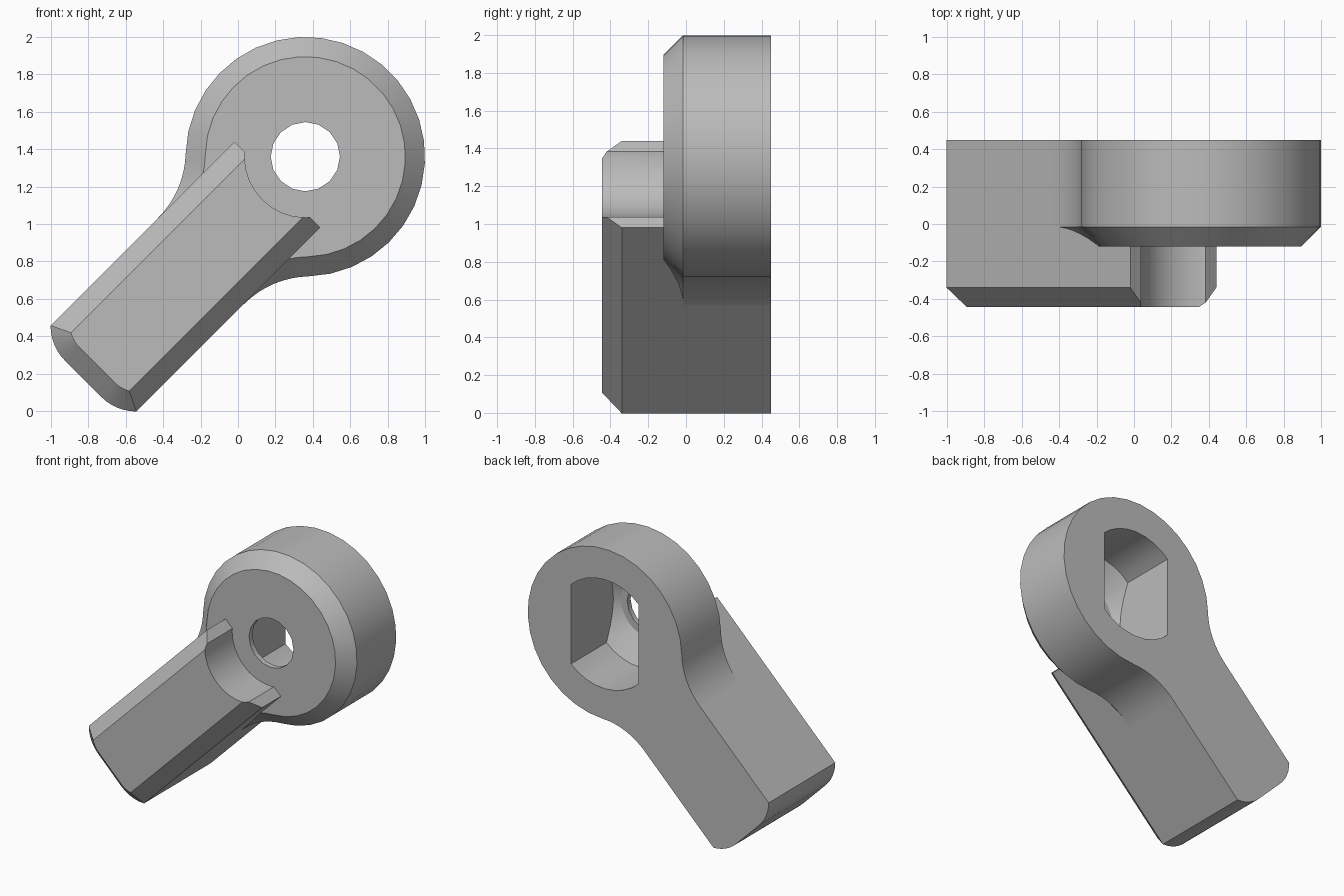
import bpy, bmesh, math

if "Cube" in bpy.data.objects:
    bpy.data.objects.remove(bpy.data.objects["Cube"])

CX, CZ = 0.36, 1.36        # pivot axis of the round head
BACK, FACE, FRONT = 0.45, -0.12, -0.445
BEVEL = 0.105
HALF = 0.325               # half width of the arm
S = math.sqrt(0.5)

grey = bpy.data.materials.new("grey")
grey.diffuse_color = (0.5, 0.5, 0.5, 1)
grey.use_nodes = True
grey.node_tree.nodes["Principled BSDF"].inputs["Base Color"].default_value = grey.diffuse_color


def place(u, v, y):
    """u runs from the head down the arm, v runs across it."""
    return (CX - (u + v) * S, y, CZ + (v - u) * S)


def arc(cx, cy, r, a0, a1, n):
    return [(cx + r * math.cos(a0 + (a1 - a0) * i / n),
             cy + r * math.sin(a0 + (a1 - a0) * i / n)) for i in range(n + 1)]


def loft(name, rings):
    """Closed solid through equal-length rings of 3D points."""
    bm = bmesh.new()
    loops = [[bm.verts.new(p) for p in ring] for ring in rings]
    n = len(loops[0])
    for a, b in zip(loops, loops[1:]):
        for i in range(n):
            j = (i + 1) % n
            bm.faces.new((a[i], a[j], b[j], b[i]))
    bm.faces.new(loops[0])
    bm.faces.new(loops[-1])
    bmesh.ops.recalc_face_normals(bm, faces=bm.faces)
    me = bpy.data.meshes.new(name)
    bm.to_mesh(me)
    bm.free()
    me.materials.append(grey)
    ob = bpy.data.objects.new(name, me)
    bpy.context.collection.objects.link(ob)
    return ob


def lathe(name, steps, n):
    """Solid of (radius, y) steps around the pivot axis."""
    return loft(name, [[(CX + r * math.cos(2 * math.pi * i / n), y,
                         CZ + r * math.sin(2 * math.pi * i / n))
                        for i in range(n)] for r, y in steps])


def combine(ob, other, operation):
    mod = ob.modifiers.new(operation, 'BOOLEAN')
    mod.operation = operation
    mod.solver = 'EXACT'
    mod.object = other
    bpy.context.view_layer.objects.active = ob
    bpy.ops.object.modifier_apply(modifier=mod.name)
    bpy.data.objects.remove(other)


def mirrored(half):
    return half + [(u, -v) for u, v in reversed(half)]


def head_outline(d):
    # round head flowing through a fillet into the arm
    f = 0.508
    fu, fv = 0.79, HALF + f
    a = math.atan2(fv, fu)
    head = arc(0, 0, 0.64 - d, math.pi * 31 / 32, a, 12)
    neck = arc(fu, fv, f + d, a + math.pi, 1.5 * math.pi, 8)[1:]
    return mirrored(head + neck)


def arm_outline(d):
    # straight bar with rounded tip corners
    r = 0.27 - d
    a0 = math.asin((HALF - d - 0.135) / r)
    return mirrored([(0.212, HALF - d)] + arc(1.41, 0.135, r, a0, 0, 6))


def bevelled(name, outline, front):
    return loft(name, [[place(u, v, y) for u, v in outline(d)]
                       for d, y in ((0, BACK), (0, front + BEVEL), (BEVEL, front))])


# Arm with a round clearance scooped around the pivot
rod = bevelled("rod_end", arm_outline, FRONT)
combine(rod, lathe("clearance", [(0.325, -0.6), (0.325, -0.08)], 32), 'DIFFERENCE')

# Round head
combine(rod, bevelled("head", head_outline, FACE), 'UNION')

# Rear socket: round pocket with two flat sides and a tapered floor
socket = lathe("socket", [(0.41, 0.6), (0.41, 0.03), (0.235, -0.08)], 32)
w = 0.28
slab = loft("slab", [[(CX + sx * w, y, CZ + sz) for sx, sz in
                      ((-1, -1), (1, -1), (1, 1), (-1, 1))] for y in (-0.3, 0.8)])
combine(socket, slab, 'INTERSECT')
combine(rod, socket, 'DIFFERENCE')

# Front pin hole
combine(rod, lathe("pin_hole", [(0.185, -0.3), (0.185, 0.2)], 16), 'DIFFERENCE')

bpy.ops.object.select_all(action='DESELECT')
rod.select_set(True)
bpy.context.view_layer.objects.active = rod
bpy.ops.object.shade_smooth_by_angle(angle=math.radians(30))
